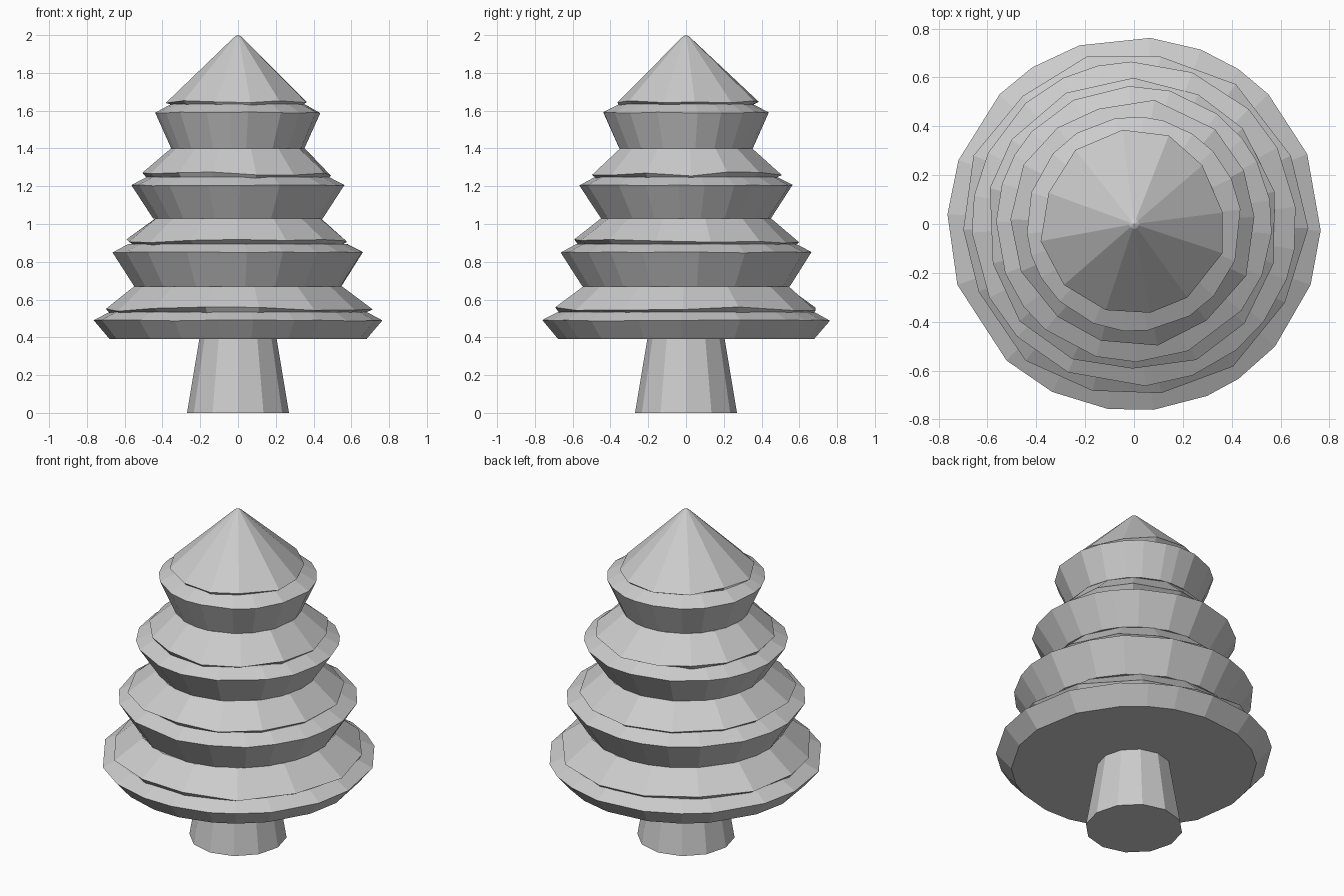
import bpy, bmesh, math, random

random.seed(7)

cube = bpy.data.objects.get("Cube")
if cube:
    bpy.data.objects.remove(cube, do_unlink=True)

mat = bpy.data.materials.new("light grey")
mat.use_nodes = True
grey = (0.6, 0.6, 0.6, 1)
mat.diffuse_color = grey
mat.node_tree.nodes["Principled BSDF"].inputs["Base Color"].default_value = grey

# Uneven spacing of the corners around a tier, in degrees
RIM_ANGLES = [-2, 22, 44, 56, 69, 85, 107, 123, 136, 160,
              177, 199, 227, 244, 262, 276, 293, 304, 319, 341]


def lathe(name, profile, angles, tip=None):
    """Skin rings of (radius, height, radius jitter, height jitter)."""
    bm = bmesh.new()
    rings = []
    for radius, z, dr, dz in profile:
        ring = []
        for a in angles:
            r = radius + random.uniform(-dr, dr)
            t = math.radians(a)
            ring.append(bm.verts.new((r * math.cos(t), r * math.sin(t),
                                      z + random.uniform(-dz, dz))))
        rings.append(ring)
    n = len(angles)
    for low, high in zip(rings, rings[1:]):
        for i in range(n):
            j = (i + 1) % n
            bm.faces.new((low[i], low[j], high[j], high[i]))
    bm.faces.new(rings[0][::-1])
    if tip:
        apex = bm.verts.new((0, 0, tip))
        for i in range(n):
            bm.faces.new((rings[-1][i], rings[-1][(i + 1) % n], apex))
    else:
        bm.faces.new(rings[-1])
    bmesh.ops.recalc_face_normals(bm, faces=bm.faces)
    mesh = bpy.data.meshes.new(name)
    bm.to_mesh(mesh)
    bm.free()
    mesh.materials.append(mat)
    obj = bpy.data.objects.new(name, mesh)
    bpy.context.collection.objects.link(obj)


# Tapered trunk
lathe("trunk", [(0.27, 0, 0, 0), (0.2, 0.42, 0, 0)], range(0, 360, 30))

# Tiers: bottom radius, bottom z, rim radius, rim z, top radius, top z
tiers = [
    ("bottom", 0.68, 0.39, 0.765, 0.49, 0.55, 0.67),
    ("lower", 0.55, 0.67, 0.665, 0.85, 0.45, 1.03),
    ("upper", 0.45, 1.03, 0.565, 1.205, 0.355, 1.40),
    ("top", 0.355, 1.40, 0.44, 1.59, 0.02, 1.99),
]
for k, (name, r0, z0, r1, z1, r2, z2) in enumerate(tiers):
    # Skirt flaring out to the rim, then a sloped ledge
    lathe(name + "_branch_skirt",
          [(r0, z0, 0, 0), (r1, z1, 0, 0.003), (r1 - 0.085, z1 + 0.045, 0, 0)],
          [a + 47 * k for a in RIM_ANGLES])
    # Cap with a ragged lip resting on the ledge
    count = 14 if k < 3 else 12
    step = 360 / count
    cap_angles = [step * i + 13 * k + random.uniform(-4, 4) for i in range(count)]
    lathe(name + "_snow_cap",
          [(r1 - 0.095, z1 + 0.035, 0.012, 0.004),
           (r1 - 0.062, z1 + 0.06, 0.012, 0.012),
           (r2, z2, 0, 0)],
          cap_angles, tip=2.0 if k == 3 else None)
